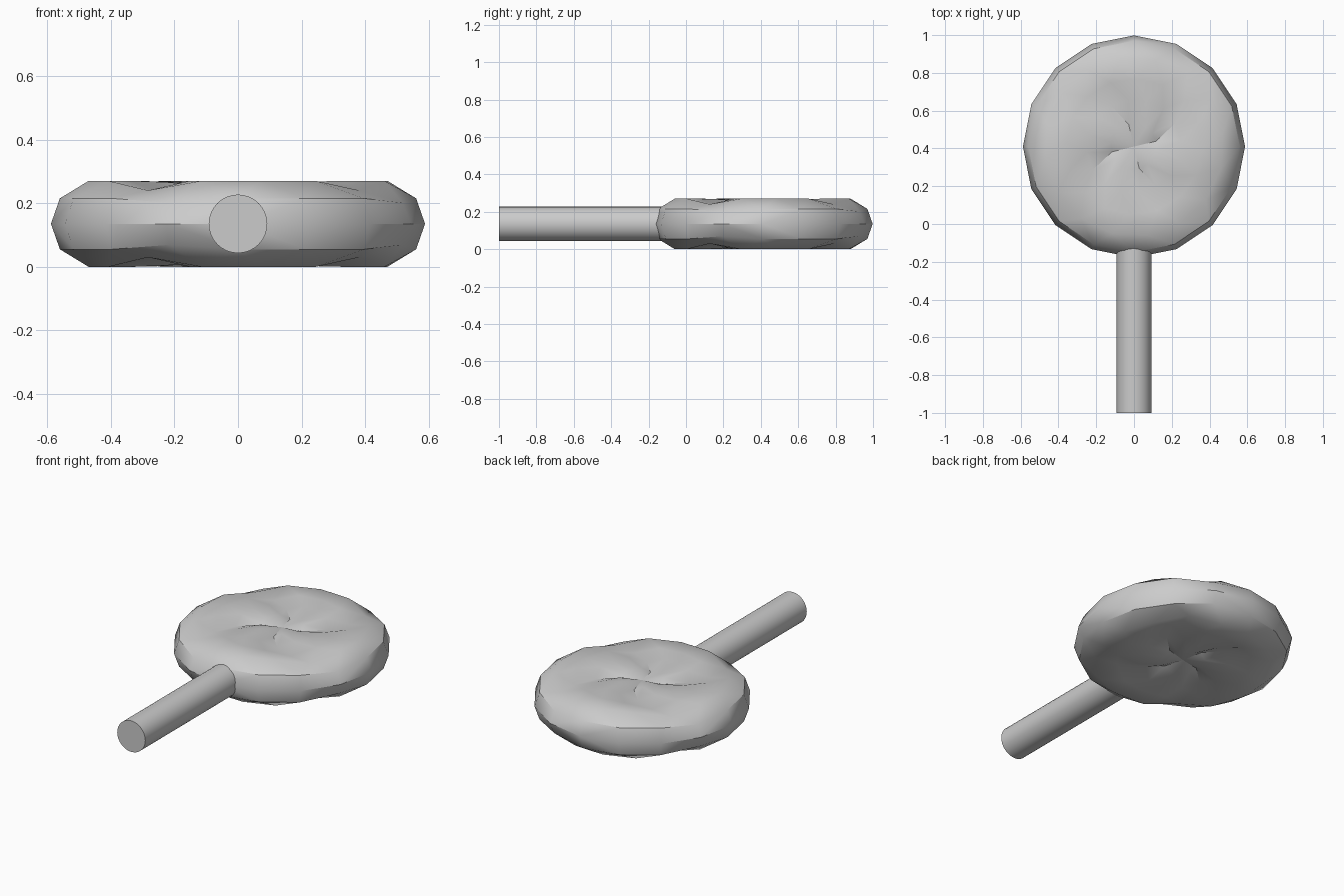
import bpy
import bmesh
from math import sin, cos, radians, pi

if "Cube" in bpy.data.objects:
    bpy.data.objects.remove(bpy.data.objects["Cube"])

MID_Z = 0.135
CENTRE_Y = 0.41
SIDES = 16


def finish(obj, angle):
    bpy.ops.object.select_all(action='DESELECT')
    obj.select_set(True)
    bpy.context.view_layer.objects.active = obj
    bpy.ops.object.shade_smooth_by_angle(angle=radians(angle))


# Candy rings: radius, twist in degrees, ridge height, groove height
rings = [
    (0.588, 0, 0.0, 0.0),
    (0.560, 0, 0.080, 0.066),
    (0.475, -14, 0.135, 0.105),
    (0.36, -25, 0.135, 0.103),
    (0.25, -38, 0.132, 0.102),
    (0.12, -54, 0.124, 0.103),
]

# Candy disc: four spiral grooves, same swirl on both faces
bm = bmesh.new()


def ring_verts(ring, side):
    radius, twist, ridge, groove = ring
    verts = []
    for i in range(SIDES):
        a = 2 * pi * i / SIDES + radians(twist)
        h = groove if i % 4 == 3 else ridge
        verts.append(bm.verts.new((radius * cos(a), CENTRE_Y + radius * sin(a), MID_Z + side * h)))
    return verts


rim = ring_verts(rings[0], 1)
for side in (1, -1):
    previous = rim
    for ring in rings[1:]:
        current = ring_verts(ring, side)
        for i in range(SIDES):
            j = (i + 1) % SIDES
            bm.faces.new((previous[i], previous[j], current[j], current[i]))
        previous = current
    hub = bm.verts.new((0, CENTRE_Y, MID_Z + side * 0.108))
    for i in range(SIDES):
        bm.faces.new((previous[i], previous[(i + 1) % SIDES], hub))
bmesh.ops.recalc_face_normals(bm, faces=bm.faces)

mesh = bpy.data.meshes.new("candy_disc")
bm.to_mesh(mesh)
bm.free()
candy = bpy.data.objects.new("candy_disc", mesh)
bpy.context.collection.objects.link(candy)
finish(candy, 38)

# Stick: round rod pushed into the rim of the candy
bpy.ops.mesh.primitive_cylinder_add(vertices=32, radius=0.092, depth=0.9,
                                    location=(0, -0.55, MID_Z), rotation=(pi / 2, 0, 0))
stick = bpy.context.object
stick.name = "stick"
finish(stick, 40)
